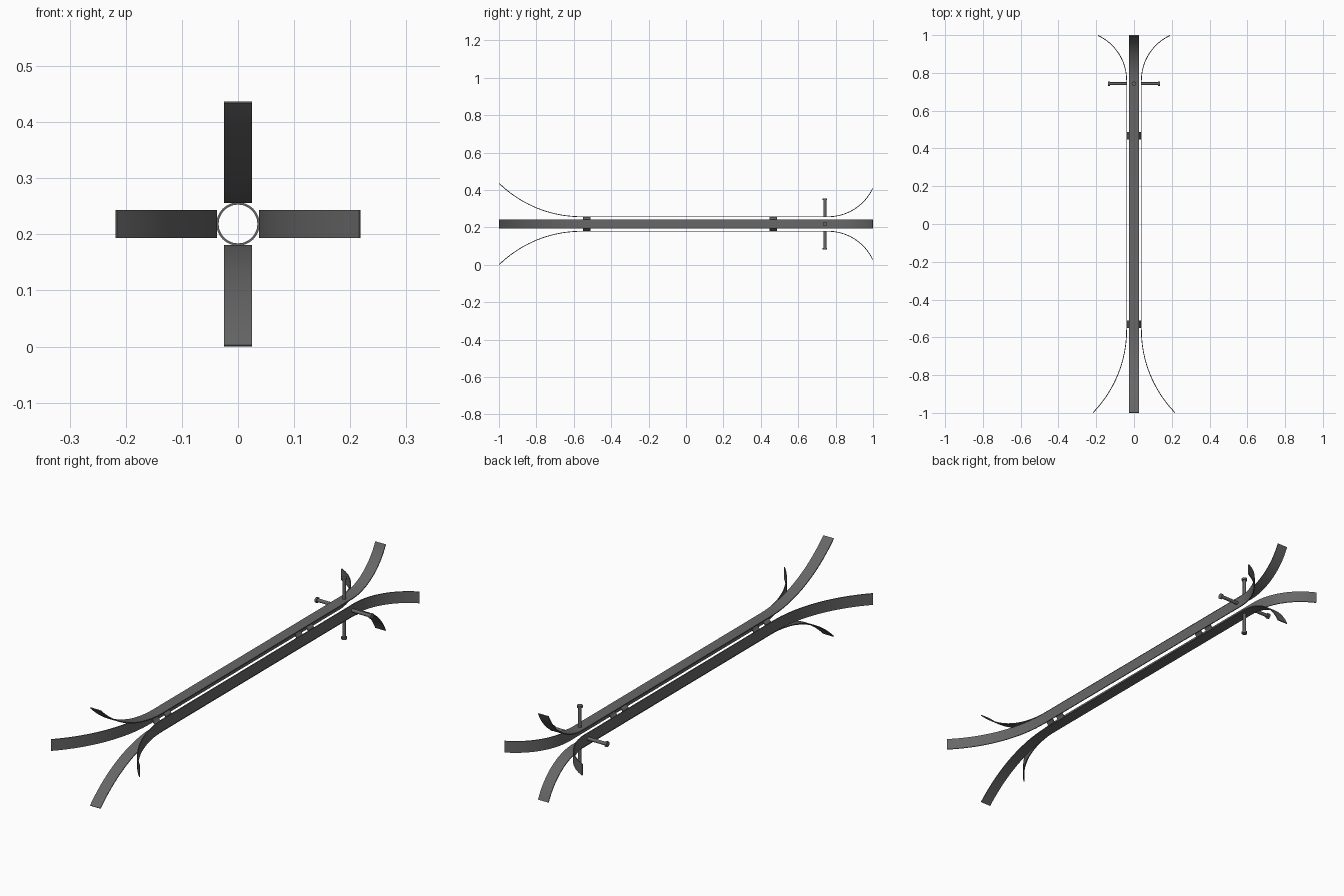
import bpy, bmesh
from math import sin, cos, asin, pi
from mathutils import Matrix, Vector

if "Cube" in bpy.data.objects:
    bpy.data.objects.remove(bpy.data.objects["Cube"])

CZ = 0.2185         # height of the long axis
R_IN = 0.037        # inner offset of the straight strips
THICK = 0.004
HALF_W = 0.0252

# dark steel
steel = bpy.data.materials.new("dark_steel")
steel.diffuse_color = (0.135, 0.135, 0.135, 1)
steel.use_nodes = True
steel.node_tree.nodes["Principled BSDF"].inputs["Base Color"].default_value = steel.diffuse_color


def finish(bm, name, angle):
    # turn around the long axis, lift to height, smooth
    bmesh.ops.recalc_face_normals(bm, faces=bm.faces)
    bm.transform(Matrix.Translation((0, 0, CZ)) @ Matrix.Rotation(angle, 4, 'Y'))
    me = bpy.data.meshes.new(name)
    bm.to_mesh(me)
    bm.free()
    me.materials.append(steel)
    ob = bpy.data.objects.new(name, me)
    bpy.context.collection.objects.link(ob)
    bpy.ops.object.select_all(action='DESELECT')
    ob.select_set(True)
    bpy.context.view_layer.objects.active = ob
    bpy.ops.object.shade_smooth_by_angle(angle=0.6)


def arc(y0, rise, side, n=20):
    # circular flare, tangent to the straight part, ending at y = side
    d = 1 - abs(y0)
    r = (d * d + rise * rise) / (2 * rise)
    a = asin(d / r)
    out = []
    for i in range(n + 1):
        t = a * i / n
        p = Vector((y0 + side * r * sin(t), R_IN + r * (1 - cos(t))))
        out.append((p, Vector((-side * sin(t), cos(t)))))
    return out


def strip(angle, name):
    path = arc(-0.56, 0.1785, -1)[::-1] + arc(0.76, 0.153, 1)
    bm = bmesh.new()
    rings = []
    for p, nrm in path:
        q = p + nrm * THICK
        rings.append([bm.verts.new((x, v.x, v.y)) for x, v in
                      ((-HALF_W, p), (HALF_W, p), (HALF_W, q), (-HALF_W, q))])
    for a, b in zip(rings, rings[1:]):
        for i in range(4):
            j = (i + 1) % 4
            bm.faces.new((a[i], a[j], b[j], b[i]))
    bm.faces.new(rings[0])
    bm.faces.new(rings[-1])
    finish(bm, name, angle)


def lathe(profile, name, angle=0, n=32, axis='Z', y=0, closed=False):
    # revolve (radius, height) points
    bm = bmesh.new()
    rows = [[bm.verts.new((r * cos(2 * pi * i / n), r * sin(2 * pi * i / n), h))
             for i in range(n)] for r, h in profile]
    pairs = list(zip(rows, rows[1:])) + ([(rows[-1], rows[0])] if closed else [])
    for a, b in pairs:
        for i in range(n):
            j = (i + 1) % n
            bm.faces.new((a[i], a[j], b[j], b[i]))
    if not closed:
        bm.faces.new(rows[0])
        bm.faces.new(rows[-1])
    if axis == 'Y':
        bm.transform(Matrix.Rotation(pi / 2, 4, 'X'))
    bm.transform(Matrix.Translation((0, y, 0)))
    finish(bm, name, angle)


# four flared strips, each with a headed pin
for k, side in enumerate(("top", "right", "bottom", "left")):
    strip(k * pi / 2, side + "_strip")
    lathe([(0.0075, 0.039), (0.0075, 0.128), (0.012, 0.128), (0.012, 0.137)],
          side + "_pin", k * pi / 2, n=20, y=0.743)

# two connecting rings
for name, y in (("front_ring", -0.53), ("back_ring", 0.467)):
    lathe([(0.0345, -0.02), (0.0385, -0.02), (0.0385, 0.02), (0.0345, 0.02)],
          name, n=48, axis='Y', y=y, closed=True)
